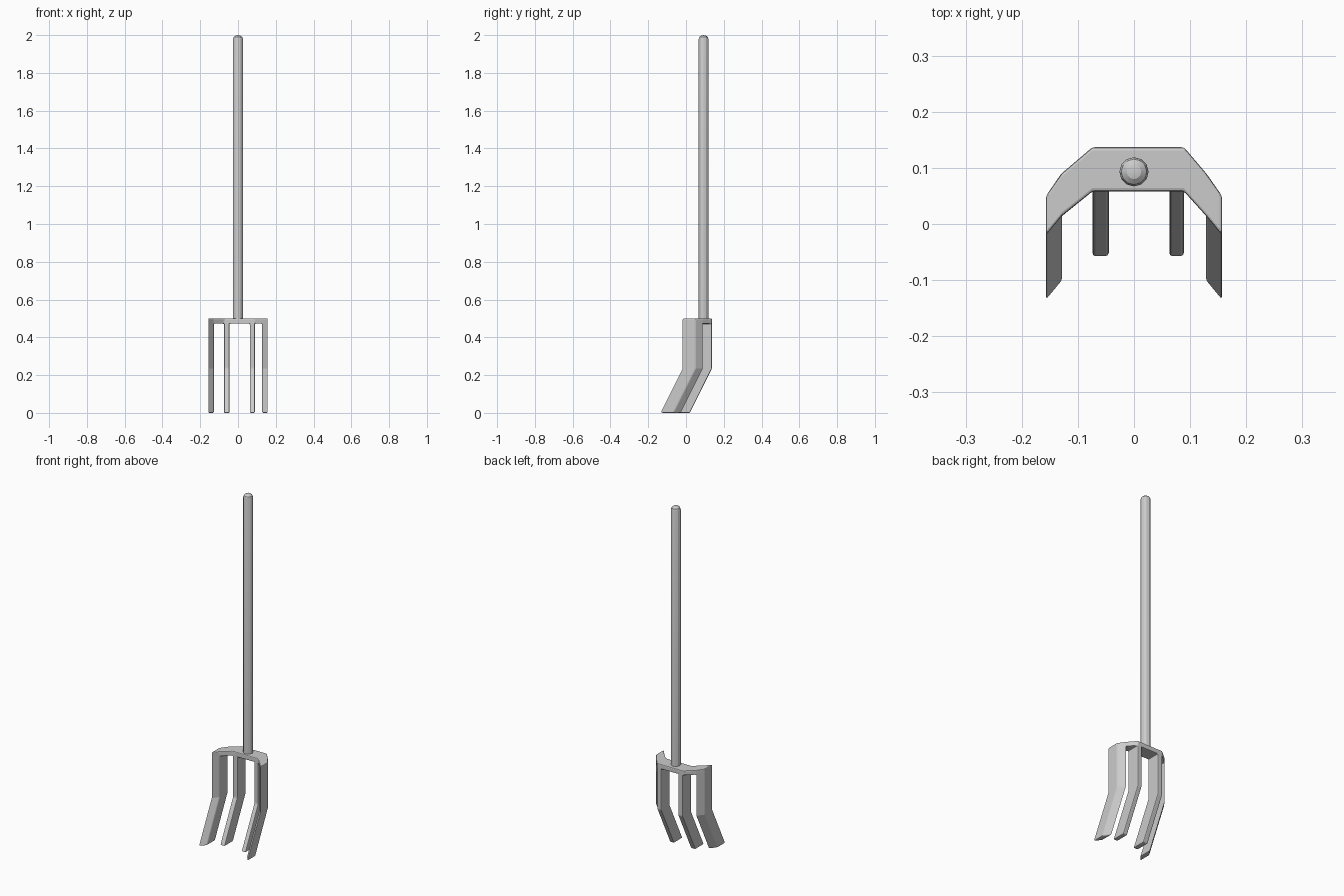
import bpy, bmesh, math

if "Cube" in bpy.data.objects:
    bpy.data.objects.remove(bpy.data.objects["Cube"])

# Plan of the head as stations across x: (x, front y, back y)
STATIONS = [(-0.157, -0.020, 0.050), (-0.128, 0.015, 0.091),
            (-0.074, 0.058, 0.137), (-0.045, 0.058, 0.137),
            (0.063, 0.058, 0.137), (0.089, 0.058, 0.137),
            (0.128, 0.015, 0.091), (0.157, -0.020, 0.050)]
# Levels downward: (z, y shift): plate top, plate underside, tine bend, tip
LEVELS = [(0.5, 0), (0.472, 0), (0.235, 0), (0.0, -0.117)]
HANDLE_Y = 0.093


def add_object(name, bm):
    bmesh.ops.recalc_face_normals(bm, faces=bm.faces)
    mesh = bpy.data.meshes.new(name)
    bm.to_mesh(mesh)
    bm.free()
    ob = bpy.data.objects.new(name, mesh)
    bpy.context.collection.objects.link(ob)
    return ob


def smooth(ob, angle):
    bpy.ops.object.select_all(action='DESELECT')
    ob.select_set(True)
    bpy.context.view_layer.objects.active = ob
    bpy.ops.object.shade_smooth_by_angle(angle=math.radians(angle))


# Fork head: curved plate with four bent tines below every other bay
bm = bmesh.new()
grid = [[[bm.verts.new((x, y + shift, z)) for y in (front, back)]
         for x, front, back in STATIONS] for z, shift in LEVELS]
bays = len(STATIONS) - 1


def bay_walls(i, upper, lower, ends):
    a, b = grid[upper], grid[lower]
    for s in (0, 1):
        bm.faces.new((a[i][s], a[i + 1][s], b[i + 1][s], b[i][s]))
    for k in ends:
        bm.faces.new((a[k][0], a[k][1], b[k][1], b[k][0]))


def bay_cap(i, level):
    g = grid[level]
    bm.faces.new((g[i][0], g[i + 1][0], g[i + 1][1], g[i][1]))


for i in range(bays):
    bay_cap(i, 0)
    bay_walls(i, 0, 1, [0] if i == 0 else [bays] if i == bays - 1 else [])
    if i % 2 == 0:
        bay_walls(i, 1, 2, (i, i + 1))
        bay_walls(i, 2, 3, (i, i + 1))
        bay_cap(i, 3)
    else:
        bay_cap(i, 1)
bmesh.ops.delete(bm, geom=[v for v in bm.verts if not v.link_faces], context='VERTS')
head = add_object("fork_head", bm)
bevel = head.modifiers.new("soft_edges", 'BEVEL')
bevel.width = 0.005
bevel.segments = 2
bevel.limit_method = 'ANGLE'
bevel.angle_limit = math.radians(22)

# Handle: twelve-sided pole with a rounded end
bm = bmesh.new()
R, DOME, SIDES = 0.026, 0.021, 12
profile = [(R, 0.49), (R, 2 - DOME)]
profile += [(R * math.cos(t), 2 - DOME + DOME * math.sin(t))
            for t in (math.radians(30), math.radians(60))]
rings = [[bm.verts.new((r * math.cos(k * math.tau / SIDES),
                        HANDLE_Y + r * math.sin(k * math.tau / SIDES), z))
          for k in range(SIDES)] for r, z in profile]
tip = bm.verts.new((0, HANDLE_Y, 2))
bm.faces.new(rings[0])
for k in range(SIDES):
    n = (k + 1) % SIDES
    for lo, hi in zip(rings, rings[1:]):
        bm.faces.new((lo[k], lo[n], hi[n], hi[k]))
    bm.faces.new((rings[-1][k], rings[-1][n], tip))
handle = add_object("handle", bm)
smooth(handle, 25)
